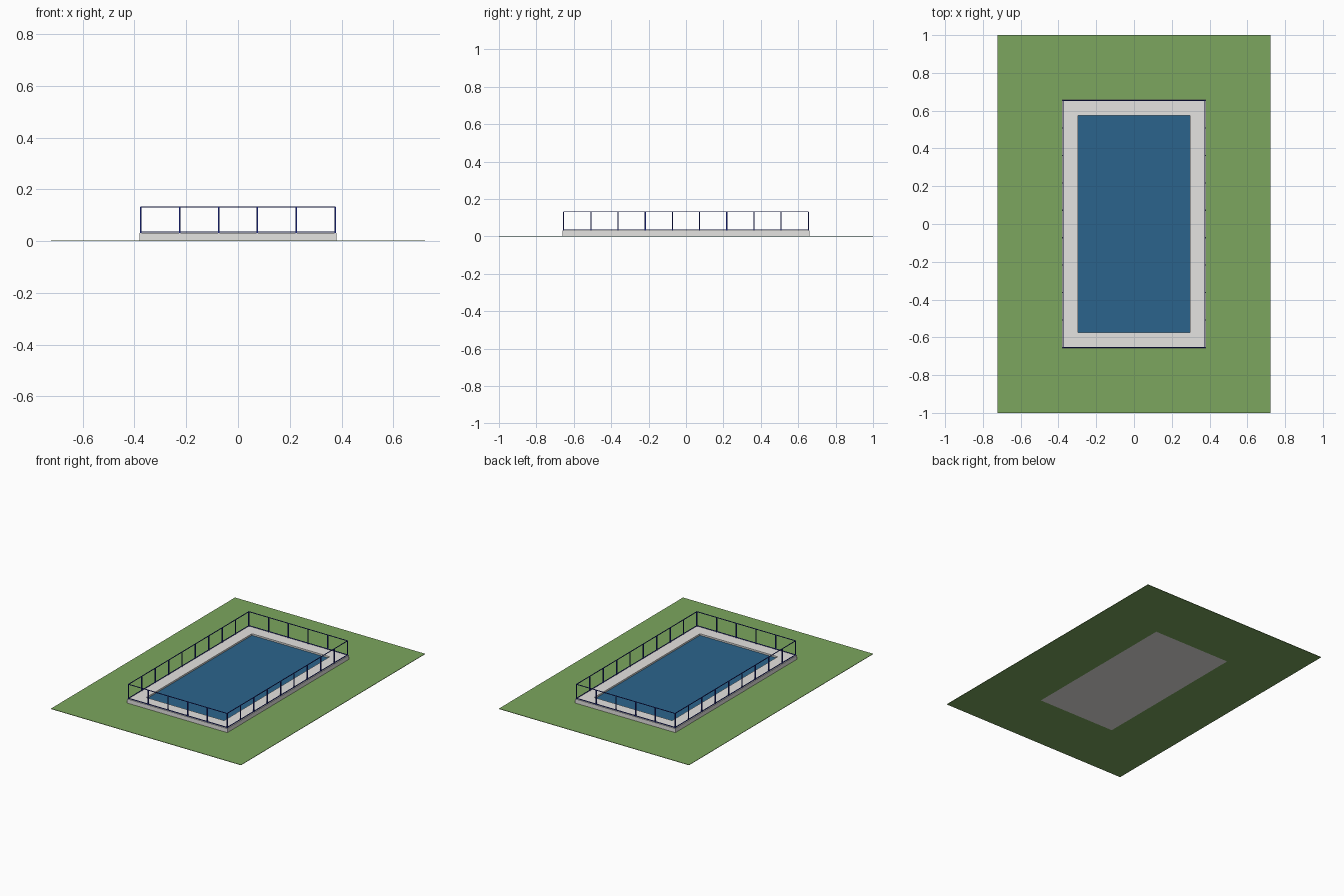
import bpy, bmesh

if "Cube" in bpy.data.objects:
    bpy.data.objects.remove(bpy.data.objects["Cube"])


def material(name, srgb):
    lin = [((c / 255 + 0.055) / 1.055) ** 2.4 for c in srgb]
    m = bpy.data.materials.new(name)
    m.diffuse_color = (*lin, 1)
    m.use_nodes = True
    m.node_tree.nodes["Principled BSDF"].inputs["Base Color"].default_value = m.diffuse_color
    return m


GRASS = material("grass green", (124, 166, 94))
STONE = material("pale stone", (229, 227, 225))
WATER = material("water blue", (43, 100, 140))
NAVY = material("navy metal", (32, 44, 150))


def finish(name, bm, mat):
    bmesh.ops.recalc_face_normals(bm, faces=bm.faces)
    me = bpy.data.meshes.new(name)
    bm.to_mesh(me)
    bm.free()
    me.materials.append(mat)
    ob = bpy.data.objects.new(name, me)
    bpy.context.collection.objects.link(ob)
    return ob


def add_box(bm, x0, x1, y0, y1, z0, z1):
    vs = bmesh.ops.create_cube(bm, size=1)["verts"]
    for v in vs:
        v.co.x = x1 if v.co.x > 0 else x0
        v.co.y = y1 if v.co.y > 0 else y0
        v.co.z = z1 if v.co.z > 0 else z0


def ring(name, outer, inner, z0, z1, mat):
    """Rectangular slab with a rectangular opening."""
    bm = bmesh.new()
    signs = ((-1, -1), (1, -1), (1, 1), (-1, 1))
    loops = [[bm.verts.new((sx * r[0], sy * r[1], z)) for sx, sy in signs]
             for r, z in ((outer, z0), (outer, z1), (inner, z1), (inner, z0))]
    for a in range(4):
        p, q = loops[a], loops[(a + 1) % 4]
        for i in range(4):
            j = (i + 1) % 4
            bm.faces.new((p[i], p[j], q[j], q[i]))
    return finish(name, bm, mat)


POOL = (0.296, 0.574)
DECK = (0.381, 0.66)
DECK_TOP = 0.031
FX, FY = 0.375, 0.654      # fence centre lines
RAIL_TOP = 0.133

# Lawn and paved surround, both open over the pool
ring("lawn", (0.723, 1.0), POOL, 0, 0.003, GRASS)
ring("pool_deck", DECK, POOL, 0.001, DECK_TOP, STONE)

# Pool floor and water
bm = bmesh.new()
add_box(bm, -POOL[0], POOL[0], -POOL[1], POOL[1], 0, 0.004)
finish("pool_floor", bm, STONE)
bm = bmesh.new()
add_box(bm, -POOL[0], POOL[0], -POOL[1], POOL[1], 0.004, 0.02)
finish("pool_water", bm, WATER)

# Fence posts: five bays on the ends, nine on the sides
bm = bmesh.new()
h = 0.003
spots = [(-FX + 2 * FX * i / 5, s * FY) for i in range(6) for s in (-1, 1)]
spots += [(s * FX, -FY + 2 * FY * i / 9) for i in range(1, 9) for s in (-1, 1)]
for x, y in spots:
    add_box(bm, x - h, x + h, y - h, y + h, DECK_TOP, RAIL_TOP - 0.002)
finish("fence_posts", bm, NAVY)

# Top and bottom rails
t = 0.002
for name, z in (("fence_top_rail", RAIL_TOP - 2 * t), ("fence_bottom_rail", DECK_TOP + 0.002)):
    ring(name, (FX + t, FY + t), (FX - t, FY - t), z, z + 2 * t, NAVY)
